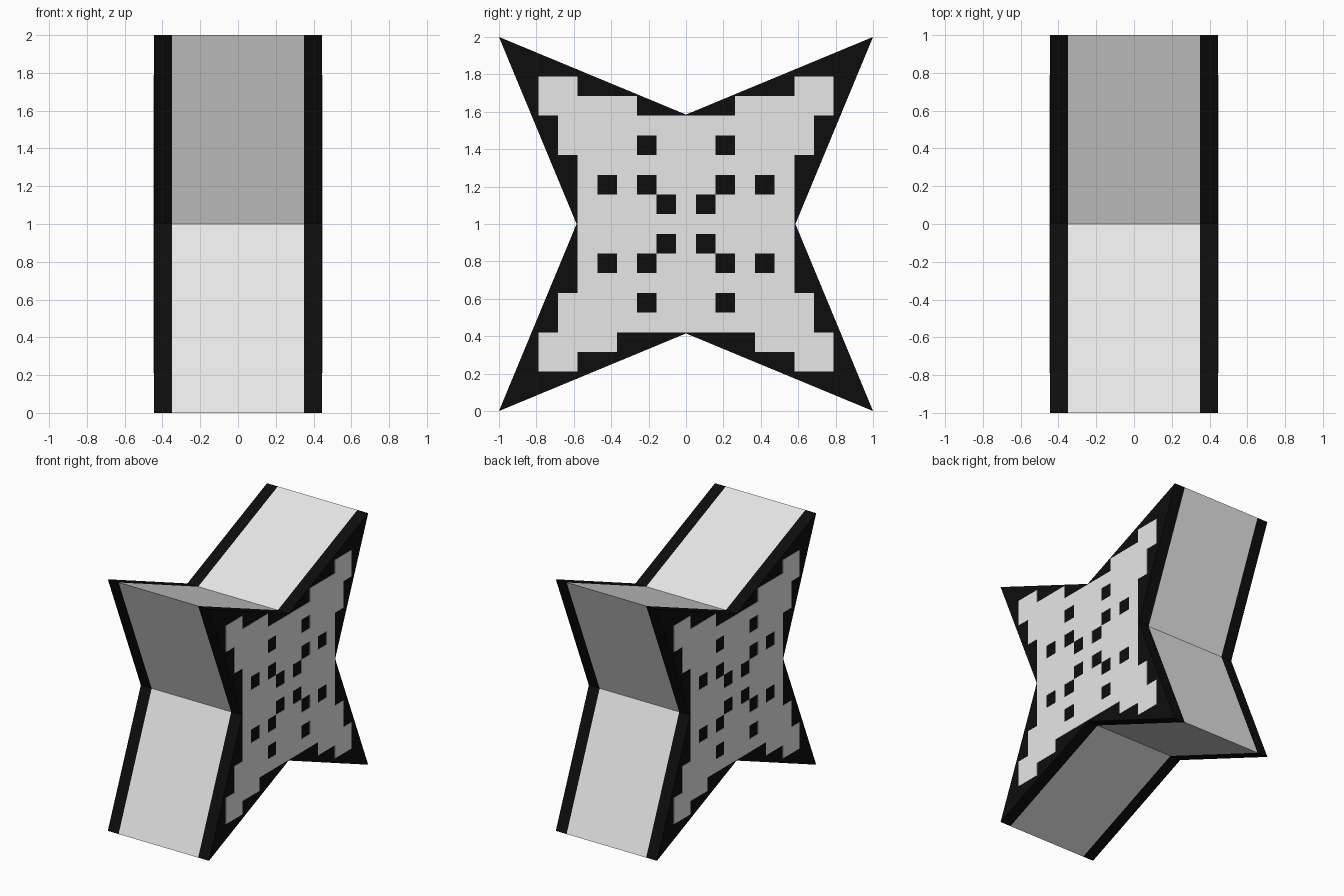
import bpy, bmesh

if "Cube" in bpy.data.objects:
    bpy.data.objects.remove(bpy.data.objects["Cube"])

HALF_W, BAND_X = 0.445, 0.35      # outer side plane, start of the dark rim
CELL = 2 / 19                     # size of one square in the side pattern
PLATE = 0.002


def material(name, v):
    m = bpy.data.materials.new(name)
    m.diffuse_color = (v, v, v, 1)
    m.use_nodes = True
    m.node_tree.nodes["Principled BSDF"].inputs["Base Color"].default_value = m.diffuse_color
    return m


white = material("off_white", 0.85)
black = material("black", 0.004)

# Four-pointed star profile in (y, z)
STAR = [(1, 2), (0, 1.585), (-1, 2), (-0.585, 1),
        (-1, 0), (0, 0.415), (1, 0), (0.585, 1)]


def add(name, bm, mat):
    bmesh.ops.recalc_face_normals(bm, faces=bm.faces)
    me = bpy.data.meshes.new(name)
    bm.to_mesh(me)
    bm.free()
    me.materials.append(mat)
    ob = bpy.data.objects.new(name, me)
    bpy.context.collection.objects.link(ob)
    return ob


def star_band(name, x0, x1, mat, cap=False):
    bm = bmesh.new()
    a = [bm.verts.new((x0, y, z)) for y, z in STAR]
    b = [bm.verts.new((x1, y, z)) for y, z in STAR]
    n = len(STAR)
    for i in range(n):
        j = (i + 1) % n
        bm.faces.new((a[i], a[j], b[j], b[i]))
    if cap:
        bm.faces.new(b)
    ob = add(name, bm, mat)
    if cap:                       # outward normals, judged by the end face
        end = max(ob.data.polygons, key=lambda p: len(p.vertices))
        if end.normal.x * x1 < 0:
            ob.data.flip_normals()


def filled(c, r):
    """Which cells of the stepped side panel are light."""
    a, b = abs(c), abs(r)
    if (a, b) in {(1, 1), (2, 2), (2, 4), (4, 2)}:
        return False
    if b >= 6:
        return a >= 6 or (b == 6 and a >= (3 if r > 0 else 4))
    return a <= 5 or (a == 6 and b >= 4)


def side_panel(name, side):
    bm = bmesh.new()
    x = side * HALF_W
    grid = {}

    def vert(i, j):
        if (i, j) not in grid:
            grid[i, j] = bm.verts.new((x, (i - 0.5) * CELL, 1 + (j - 0.5) * CELL))
        return grid[i, j]

    for c in range(-7, 8):
        for r in range(-7, 8):
            if filled(c, r):
                q = [vert(c, r), vert(c + 1, r), vert(c + 1, r + 1), vert(c, r + 1)]
                bm.faces.new(q if side > 0 else q[::-1])
    # Raise into a thin plate, leaving the hidden back open
    ext = bmesh.ops.extrude_face_region(bm, geom=bm.faces[:])
    for v in ext["geom"]:
        if isinstance(v, bmesh.types.BMVert):
            v.co.x += side * PLATE
    back = [f for f in bm.faces if all(abs(v.co.x - x) < 1e-5 for v in f.verts)]
    bmesh.ops.delete(bm, geom=back, context="FACES")
    ob = add(name, bm, white)
    if max(ob.data.polygons, key=lambda p: abs(p.center.x)).normal.x * side < 0:
        ob.data.flip_normals()


# Light body, dark rims with end faces, and patterned plates on both sides
star_band("star_body", -BAND_X, BAND_X, white)
for side, label in ((1, "right"), (-1, "left")):
    star_band(label + "_rim", side * BAND_X, side * HALF_W, black, cap=True)
    side_panel(label + "_panel", side)
